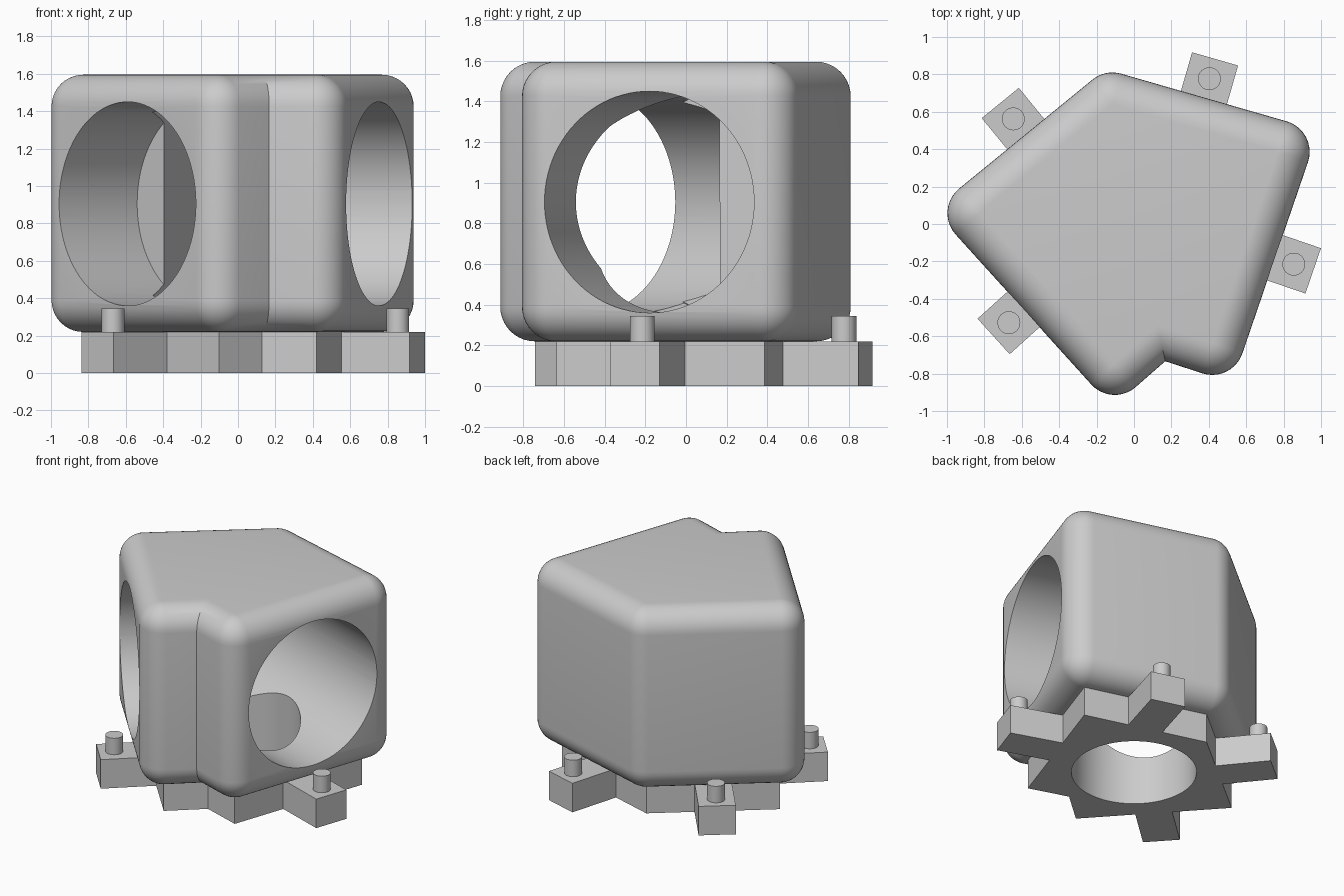
import bpy, bmesh, math
from mathutils import Vector, Matrix

cube = bpy.data.objects.get("Cube")
if cube:
    bpy.data.objects.remove(cube, do_unlink=True)

BASE_H, TOP, FILLET = 0.22, 1.595, 0.17
BORE_R, BORE_Z = 0.545, 0.905
# The plan is mirror symmetric in its own frame, which is turned a little
FRAME = Matrix.Rotation(math.radians(11.6), 4, "Z") @ Matrix.Translation((0.016, 0, 0))
front_tip, side_tip, back_tip, notch = [Vector(p) for p in
    ((0.266, -0.708), (0.815, 0.223), (0, 0.65), (0, -0.557))]
flip = lambda p: Vector((-p.x, p.y))
PLAN = [front_tip, side_tip, back_tip, flip(side_tip), flip(front_tip), notch]

grey = bpy.data.materials.new("plain grey")
grey.use_nodes = True
grey.diffuse_color = (0.6, 0.6, 0.6, 1)
grey.node_tree.nodes["Principled BSDF"].inputs["Base Color"].default_value = (0.6, 0.6, 0.6, 1)


def finish(name, bm):
    """Turn a bmesh drawn in the plan frame into an object."""
    bmesh.ops.transform(bm, matrix=FRAME, verts=bm.verts)
    bmesh.ops.recalc_face_normals(bm, faces=bm.faces)
    mesh = bpy.data.meshes.new(name)
    bm.to_mesh(mesh)
    bm.free()
    mesh.materials.append(grey)
    ob = bpy.data.objects.new(name, mesh)
    bpy.context.collection.objects.link(ob)
    return ob


def normal(a, b):
    d = (b - a).normalized()
    return Vector((d.y, -d.x))


def outline(offset, steps=10):
    """Plan grown by offset: round at outer corners, sharp at the notch."""
    pts = []
    for i, p in enumerate(PLAN):
        n1 = normal(PLAN[i - 1], p)
        n2 = normal(p, PLAN[(i + 1) % len(PLAN)])
        turn = math.atan2(n1.x * n2.y - n1.y * n2.x, n1.dot(n2))
        if turn < 0:
            pts.append(p + offset * (n1 + n2) / (1 + n1.dot(n2)))
        else:
            for k in range(steps + 1):
                a = math.atan2(n1.y, n1.x) + turn * k / steps
                pts.append(p + offset * Vector((math.cos(a), math.sin(a))))
    return pts


def loft(name, levels):
    """Skin a stack of outlines given as (points, height)."""
    bm = bmesh.new()
    rings = [[bm.verts.new((p.x, p.y, z)) for p in pts] for pts, z in levels]
    n = len(rings[0])
    for lo, hi in zip(rings, rings[1:]):
        for i in range(n):
            j = (i + 1) % n
            bm.faces.new((lo[i], lo[j], hi[j], hi[i]))
    bm.faces.new(rings[0][::-1])
    bm.faces.new(rings[-1])
    bmesh.ops.remove_doubles(bm, verts=bm.verts, dist=1e-5)
    return finish(name, bm)


def cylinder(name, start, end, radius, sides=96):
    start, end = Vector(start), Vector(end)
    axis = end - start
    mat = Matrix.Translation((start + end) / 2) @ axis.to_track_quat("Z", "Y").to_matrix().to_4x4()
    bm = bmesh.new()
    bmesh.ops.create_cone(bm, cap_ends=True, segments=sides, radius1=radius,
                          radius2=radius, depth=axis.length, matrix=mat)
    return finish(name, bm)


def boolean(ob, other, operation):
    """Combine two objects and drop the second."""
    mod = ob.modifiers.new("combine", "BOOLEAN")
    mod.operation, mod.solver, mod.object = operation, "EXACT", other
    bpy.context.view_layer.objects.active = ob
    bpy.ops.object.modifier_apply(modifier=mod.name)
    bpy.data.objects.remove(other, do_unlink=True)


def smooth(ob):
    bpy.ops.object.select_all(action="DESELECT")
    ob.select_set(True)
    bpy.context.view_layer.objects.active = ob
    bpy.ops.object.shade_smooth_by_angle(angle=math.radians(30))


# Body: rounded block
levels = []
for end, sign in ((BASE_H + FILLET, -1), (TOP - FILLET, 1)):
    ring = [(outline(FILLET * math.cos(a)), end + sign * FILLET * math.sin(a))
            for a in [math.pi / 2 * k / 10 for k in range(11)]]
    levels += ring[::-1] if sign < 0 else ring
body = loft("body", levels)

# Two side bores of different depth, meeting inside
for a, b, depth in ((front_tip, side_tip, 1.2), (flip(side_tip), flip(front_tip), 0.563)):
    n = normal(a, b)
    mouth = (a + b) / 2 + n * FILLET
    start, end = mouth + n * 0.2, mouth - n * depth
    boolean(body, cylinder("bore_cutter", (*start, BORE_Z), (*end, BORE_Z), BORE_R), "DIFFERENCE")

# Base plate: sharp plan with an arm and a peg on each outer side
base = loft("base", [(PLAN, 0), (PLAN, BASE_H)])
for i, side in enumerate(("right_front", "right_back", "left_back", "left_front")):
    a, b = PLAN[i], PLAN[i + 1]
    n, mid = normal(a, b), (a + b) / 2
    t = (b - a).normalized() * 0.128
    inner, outer = mid - n * 0.1, mid + n * 0.385
    corners = [inner - t, outer - t, outer + t, inner + t]
    boolean(base, loft("arm", [(corners, 0), (corners, BASE_H)]), "UNION")
    peg = mid + n * 0.275
    smooth(cylinder(side + "_peg", (*peg, BASE_H - 0.02), (*peg, 0.345), 0.061, 32))

# Round opening from below into the bores
for ob in (base, body):
    boolean(ob, cylinder("floor_cutter", (-0.016, 0, -0.2), (-0.016, 0, BORE_Z), 0.43), "DIFFERENCE")
    smooth(ob)
